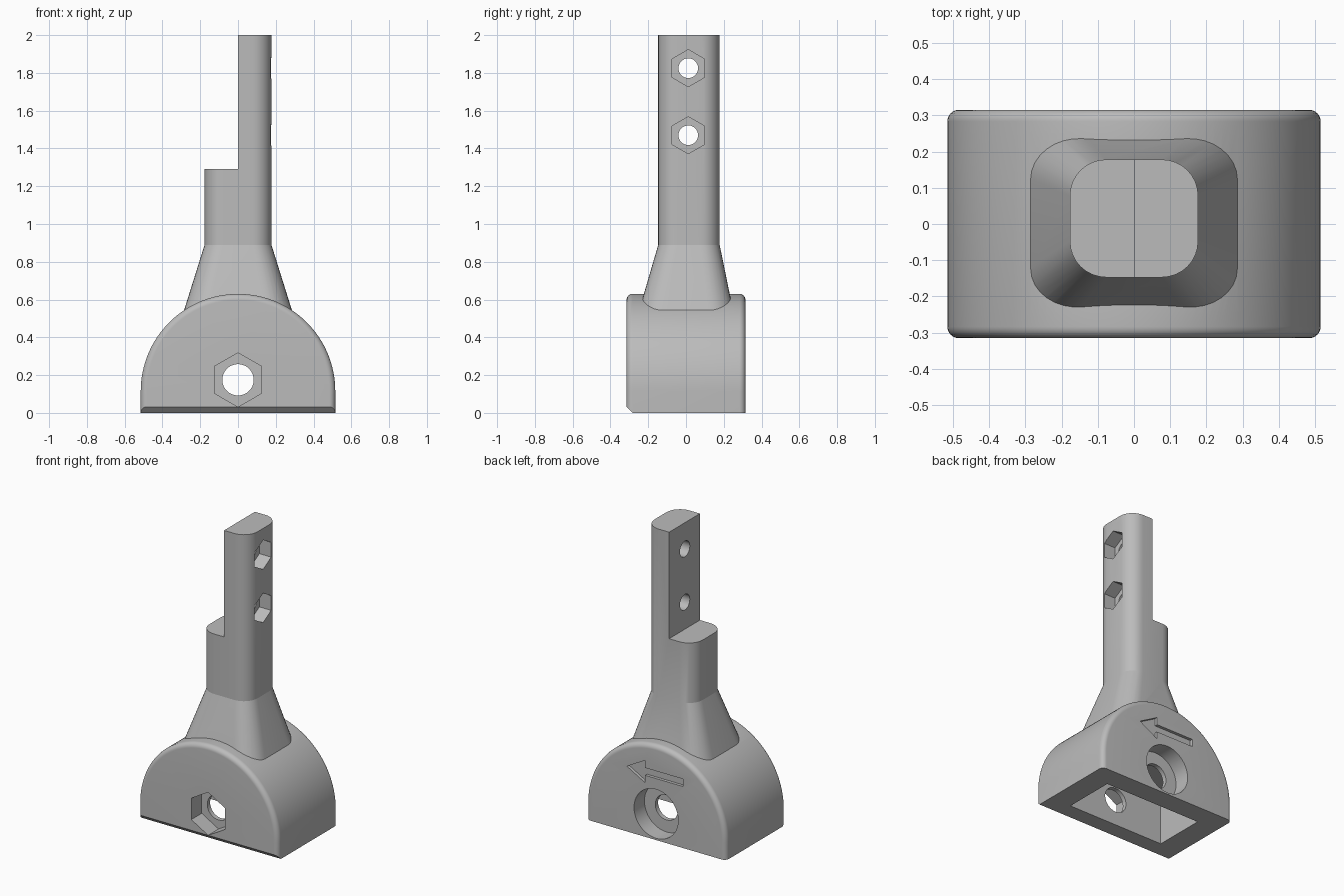
import bpy, bmesh, math
from mathutils import Matrix, Vector

if "Cube" in bpy.data.objects:
    bpy.data.objects.remove(bpy.data.objects["Cube"], do_unlink=True)

grey = bpy.data.materials.new("plain_grey")
grey.use_nodes = True
grey.diffuse_color = (0.5, 0.5, 0.5, 1)
grey.node_tree.nodes["Principled BSDF"].inputs["Base Color"].default_value = (0.5, 0.5, 0.5, 1)


def make_object(name, bm):
    bmesh.ops.recalc_face_normals(bm, faces=bm.faces)
    mesh = bpy.data.meshes.new(name)
    bm.to_mesh(mesh)
    bm.free()
    mesh.materials.append(grey)
    obj = bpy.data.objects.new(name, mesh)
    bpy.context.collection.objects.link(obj)
    return obj


def loft(name, rings):
    """Skin equal-length closed rings and cap both ends."""
    bm = bmesh.new()
    loops = [[bm.verts.new(p) for p in ring] for ring in rings]
    for a, b in zip(loops, loops[1:]):
        for i in range(len(a)):
            j = (i + 1) % len(a)
            bm.faces.new((a[i], a[j], b[j], b[i]))
    bm.faces.new(loops[0])
    bm.faces.new(loops[-1])
    return make_object(name, bm)


def box(name, low, high):
    low, high = Vector(low), Vector(high)
    bm = bmesh.new()
    bmesh.ops.create_cube(bm, size=1, matrix=Matrix.Translation((low + high) / 2)
                          @ Matrix.Diagonal((*(high - low), 1)))
    return make_object(name, bm)


def prism(name, radius, sides, axis, start, end, side, z):
    """Round or hexagonal cutter along x or y, with a corner pointing up."""
    rings = []
    for d in (start, end):
        ring = []
        for i in range(sides):
            a = 2 * math.pi * i / sides
            u, w = side + radius * math.sin(a), z + radius * math.cos(a)
            ring.append((d, u, w) if axis == "x" else (u, d, w))
        rings.append(ring)
    return loft(name, rings)


def combine(target, other, operation):
    mod = target.modifiers.new("combine", "BOOLEAN")
    mod.operation, mod.solver, mod.object = operation, "EXACT", other
    bpy.context.view_layer.objects.active = target
    bpy.ops.object.modifier_apply(modifier=mod.name)
    bpy.data.objects.remove(other, do_unlink=True)


# Arched base, with rounded rims and a chamfer under the front
HALF_DEPTH, ARCH, ARCH_Z, ROUND = 0.315, 0.515, 0.115, 0.032


def arch_ring(y, inset, bottom):
    r = ARCH - inset
    pts = [(-r, y, bottom), (r, y, bottom)]
    for i in range(65):
        a = math.pi * i / 64
        pts.append((r * math.cos(a), y, ARCH_Z + r * math.sin(a)))
    return pts


steps = [math.pi / 2 * i / 8 for i in range(9)]
front, back = [], []
for a in steps:
    inset, along = ROUND * (1 - math.sin(a)), ROUND * (1 - math.cos(a))
    front.append(arch_ring(along - HALF_DEPTH, inset, ROUND - along))
    back.append(arch_ring(HALF_DEPTH - along, inset, 0))
bracket = loft("bracket_body", front + back[::-1])


# Post, with a flared foot that runs into the base
def rounded_rect(half_x, y0, y1, r, z):
    pts = []
    corners = [(half_x, y1), (-half_x, y1), (-half_x, y0), (half_x, y0)]
    for k, (cx, cy) in enumerate(corners):
        ox = cx - math.copysign(r, cx)
        oy = cy - math.copysign(r, cy)
        for a in steps:
            t = a + k * math.pi / 2
            pts.append((ox + r * math.cos(t), oy + r * math.sin(t), z))
    return pts


post = loft("post", [rounded_rect(0.299, -0.261, 0.258, 0.13, 0.5),
                     rounded_rect(0.177, -0.147, 0.178, 0.1, 0.89),
                     rounded_rect(0.177, -0.147, 0.178, 0.1, 2)])
combine(bracket, post, "UNION")

# Half-cut upper post and hollow underside
cutters = [box("post_notch", (-1, -1, 1.29), (0, 1, 3)),
           box("base_cavity", (-0.36, -0.175, -0.2), (0.36, 0.175, 0.36))]

# Pivot hole, with a nut pocket in front and a round recess behind
cutters += [prism("pivot_hole", 0.083, 48, "y", -1, 1, 0, 0.175),
            prism("pivot_nut_pocket", 0.143, 6, "y", -1, -0.205, 0, 0.175),
            prism("pivot_recess", 0.163, 64, "y", 0.205, 1, 0, 0.175)]

# Two bolt holes with nut pockets in the post
for z in (1.47, 1.825):
    cutters += [prism("bolt_hole", 0.052, 40, "x", -1, 1, 0.012, z),
                prism("bolt_nut_pocket", 0.098, 6, "x", 0.09, 1, 0.012, z)]

# Shallow direction arrow in the back
arrow = [(0.215, 0), (0.08, 0.075), (0.08, 0.025), (-0.2, 0.025),
         (-0.2, -0.025), (0.08, -0.025), (0.08, -0.075)]
cutters.append(loft("arrow_groove", [[(x, y, 0.435 + z) for x, z in arrow]
                                     for y in (HALF_DEPTH - 0.02, 0.5)]))

for cutter in cutters:
    combine(bracket, cutter, "DIFFERENCE")

bpy.ops.object.select_all(action="DESELECT")
bracket.select_set(True)
bpy.context.view_layer.objects.active = bracket
bpy.ops.object.shade_smooth_by_angle(angle=math.radians(15))
